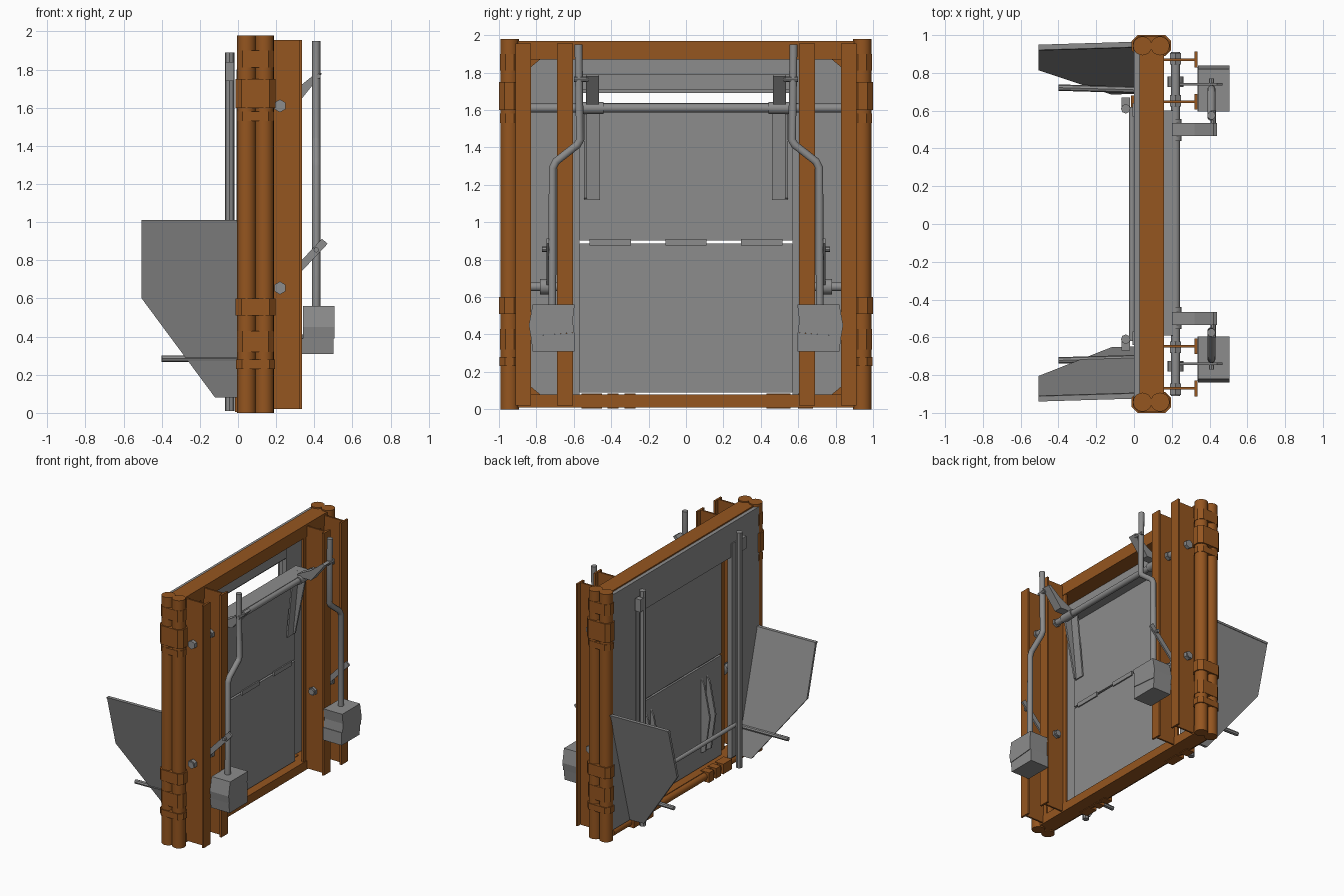
import bpy, bmesh, math
from mathutils import Vector

cube = bpy.data.objects.get("Cube")
if cube:
    bpy.data.objects.remove(cube)


def material(name, rgb):
    m = bpy.data.materials.new(name)
    m.use_nodes = True
    m.diffuse_color = (*rgb, 1)
    m.node_tree.nodes["Principled BSDF"].inputs["Base Color"].default_value = (*rgb, 1)
    return m


RUST = material("rust_orange", (0.3, 0.092, 0.014))
STEEL = material("steel_grey", (0.265, 0.265, 0.265))


def finish(name, bm, mat, smooth=False):
    bmesh.ops.recalc_face_normals(bm, faces=bm.faces)
    me = bpy.data.meshes.new(name)
    bm.to_mesh(me)
    bm.free()
    me.materials.append(mat)
    ob = bpy.data.objects.new(name, me)
    bpy.context.collection.objects.link(ob)
    if smooth:
        bpy.ops.object.select_all(action='DESELECT')
        ob.select_set(True)
        bpy.context.view_layer.objects.active = ob
        bpy.ops.object.shade_smooth_by_angle(angle=math.radians(40))
    return ob


def prism(name, pts, axis, a, b, mat):
    """Extrude a flat outline along an axis, from a to b."""
    place = {'x': lambda p, t: (t, *p),
             'y': lambda p, t: (p[0], t, p[1]),
             'z': lambda p, t: (*p, t)}[axis]
    bm = bmesh.new()
    face = bm.faces.new([bm.verts.new(place(p, a)) for p in pts])
    new = bmesh.ops.extrude_face_region(bm, geom=[face])["geom"]
    move = Vector(place((0, 0), b - a))
    bmesh.ops.translate(bm, vec=move, verts=[v for v in new if isinstance(v, bmesh.types.BMVert)])
    return finish(name, bm, mat)


def box(name, x, y, z, mat):
    return prism(name, [(x[0], y[0]), (x[1], y[0]), (x[1], y[1]), (x[0], y[1])], 'z', *z, mat)


def rod(name, p, q, r, mat, sides=16):
    p, q = Vector(p), Vector(q)
    bm = bmesh.new()
    bmesh.ops.create_cone(bm, cap_ends=True, segments=sides, radius1=r, radius2=r, depth=(q - p).length)
    turn = (q - p).to_track_quat('Z', 'Y').to_matrix().to_4x4()
    bmesh.ops.transform(bm, matrix=turn, verts=bm.verts)
    bmesh.ops.translate(bm, vec=(p + q) / 2, verts=bm.verts)
    return finish(name, bm, mat, sides > 8)


def bar(name, p, q, width, y0, y1, mat):
    """Flat bar between two (x, z) points, spanning y0 to y1."""
    p, q = Vector(p), Vector(q)
    n = (q - p).normalized().orthogonal() * width / 2
    return prism(name, [p + n, q + n, q - n, p - n], 'y', y0, y1, mat)


def pipe(name, path, r, mat):
    cu = bpy.data.curves.new(name, 'CURVE')
    cu.dimensions = '3D'
    cu.bevel_depth, cu.bevel_resolution, cu.use_fill_caps = r, 3, True
    sp = cu.splines.new('POLY')
    sp.points.add(len(path) - 1)
    for pt, co in zip(sp.points, path):
        pt.co = (*co, 1)
    cu.materials.append(mat)
    ob = bpy.data.objects.new(name, cu)
    bpy.context.collection.objects.link(ob)


# Outer frame rails
box("top_rail", (0.03, 0.16), (-0.94, 0.94), (1.87, 1.97), RUST)
box("bottom_rail", (0.03, 0.16), (-0.94, 0.94), (0.01, 0.08), RUST)
rod("bottom_tube", (0.03, -0.9, 0.045), (0.03, 0.9, 0.045), 0.03, RUST)
for y0, y1 in ((-0.56, -0.45), (-0.42, -0.36), (-0.33, -0.27), (0.43, 0.56), (0.6, 0.68)):
    box("bottom_band", (-0.015, 0.06), (y0, y1), (0.005, 0.085), RUST)

# Recessed door, header and hinges
box("lower_door", (0.085, 0.105), (-0.57, 0.57), (0.09, 0.887), STEEL)
box("upper_door", (0.085, 0.105), (-0.57, 0.57), (0.902, 1.63), STEEL)
box("header_panel", (0.0, 0.03), (-0.57, 0.57), (1.69, 1.96), STEEL)
box("header_strip", (0.03, 0.05), (-0.55, 0.55), (1.71, 1.79), STEEL)
for y in (-0.405, 0, 0.405):
    box("hinge", (0.1, 0.115), (y - 0.11, y + 0.11), (0.875, 0.91), STEEL)
bar("door_shelf", (0.09, 1.63), (0.22, 1.63), 0.015, -0.59, 0.6, STEEL)
rod("upper_axle", (0.22, -0.9, 1.61), (0.22, 0.9, 1.61), 0.024, STEEL)
rod("door_latch_rod", (-0.01, -0.62, 0.34), (-0.01, 0.62, 0.34), 0.016, STEEL)
for y in (-0.39, -0.32, 0.32, 0.39):
    prism("door_rib", [(0.09, 0.2), (0.09, 0.8), (0.06, 0.75), (0.01, 0.5), (0.05, 0.22)],
          'y', y - 0.008, y + 0.008, STEEL)

# Everything that repeats on both ends
for s, side in ((1, "back"), (-1, "front")):
    def span(a, b):
        return tuple(sorted((s * a, s * b)))

    # Twin posts and their straps
    for x in (0.045, 0.138):
        rod(side + "_post", (x, s * 0.943, 0), (x, s * 0.943, 1.98), 0.05, RUST, 20)
    for z0, z1, grow in ((0.51, 0.6, 0.006), (0.32, 0.43, 0), (0.23, 0.28, 0.004),
                         (1.81, 1.9, 0), (1.6, 1.75, 0.006), (1.53, 1.58, 0)):
        x0, x1, c = -0.006 - grow, 0.19 + grow, 0.03
        y0, y1 = 0.889, 0.994 + grow
        outline = [(x0 + c, y0), (x1 - c, y0), (x1, y0 + c), (x1, y1 - c),
                   (x1 - c, y1), (x0 + c, y1), (x0, y1 - c), (x0, y0 + c)]
        prism(side + "_strap", [(x, s * y) for x, y in outline], 'z', z0, z1, RUST)

    # Guide beams with web and flanges
    for y in (0.87, 0.647):
        prism(side + "_guide_beam",
              [(px, s * (y + py)) for px, py in (
                  (0.14, -0.042), (0.155, -0.042), (0.155, -0.007), (0.32, -0.007),
                  (0.32, -0.042), (0.335, -0.042), (0.335, 0.042), (0.32, 0.042),
                  (0.32, 0.007), (0.155, 0.007), (0.155, 0.042), (0.14, 0.042))],
              'z', 0.02, 1.955, RUST)
        for z in (0.655, 1.61):
            rod(side + "_bolt", (0.22, s * (y - 0.025), z), (0.22, s * (y + 0.035), z), 0.034, STEEL, 6)

    # Side panel and corner gussets
    box(side + "_side_panel", (0.0, 0.03), span(0.57, 0.92), (0.08, 1.96), STEEL)
    for z, d in ((0.08, 1), (1.87, -1)):
        prism(side + "_gusset", [(s * 0.84, z), (s * 0.78, z), (s * 0.84, z + d * 0.05)],
              'x', 0.03, 0.05, RUST)

    # Tall pipe, strip and clip on the outer face
    rod(side + "_tall_pipe", (-0.044, s * 0.61, 0.01), (-0.044, s * 0.61, 1.89), 0.025, STEEL, 8)
    box(side + "_pipe_strip", (-0.008, 0.0), span(0.57, 0.64), (0.09, 1.8), STEEL)
    box(side + "_pipe_clip", (-0.065, -0.02), span(0.6, 0.67), (1.74, 1.84), STEEL)

    # Leaning wing plate with a thin rim, and its strut
    wing = prism(side + "_wing", [(0.01, 1.0), (-0.505, 1.0), (-0.505, 0.6), (-0.12, 0.08), (0.01, 0.08)],
                 'y', -0.01, 0.01, STEEL)
    rim = bar(side + "_wing_rim", (-0.505, 1.005), (0.01, 1.005), 0.015, -0.014, 0.014, STEEL)
    for ob in (wing, rim):
        for v in ob.data.vertices:
            v.co.y += s * (0.93 - 0.27 * (1.01 - v.co.z)) + 0.02 + 0.03 * v.co.x
    rod(side + "_strut", (-0.4, s * 0.722, 0.285), (0.02, s * 0.71, 0.285), 0.017, STEEL, 8)

    # Lower axle and crank
    rod(side + "_lower_axle", (0.22, s * 0.61, 0.655), (0.22, s * 0.91, 0.655), 0.024, STEEL)
    rod(side + "_crank_hub", (0.22, s * 0.725, 0.655), (0.22, s * 0.78, 0.655), 0.042, STEEL)
    bar(side + "_lower_crank", (0.2, 0.63), (0.455, 0.9), 0.04, *span(0.733, 0.747), STEEL)
    rod(side + "_crank_pin", (0.41, s * 0.7, 0.855), (0.41, s * 0.77, 0.855), 0.014, STEEL, 8)

    # Upper crank, with a finned blade resting against the door
    rod(side + "_upper_hub", (0.22, s * 0.44, 1.61), (0.22, s * 0.555, 1.61), 0.032, STEEL)
    prism(side + "_upper_crank", [(0.2, 1.63), (0.32, 1.63), (0.44, 1.78), (0.42, 1.79), (0.32, 1.71), (0.2, 1.65)],
          'y', s * 0.465, s * 0.535, STEEL)
    prism(side + "_door_blade", [(0.15, 1.64), (0.23, 1.62), (0.13, 1.13), (0.1, 1.12)],
          'y', s * 0.53, s * 0.545, STEEL)
    bar(side + "_blade_web", (0.16, 1.63), (0.11, 1.12), 0.012, *span(0.46, 0.545), STEEL)
    rod(side + "_upper_pin", (0.42, s * 0.52, 1.765), (0.42, s * 0.6, 1.765), 0.014, STEEL, 8)

    # Cranked hanger rod and counterweight
    pipe(side + "_hanger_rod",
         [(0.41, s * y, z) for y, z in ((0.575, 1.95), (0.567, 1.44), (0.58, 1.415),
                                        (0.695, 1.325), (0.713, 1.29), (0.715, 0.52))], 0.022, STEEL)
    prism(side + "_weight_upper",
          [(s * y, z) for y, z in ((0.595, 0.56), (0.82, 0.56), (0.84, 0.45), (0.83, 0.39), (0.6, 0.41), (0.605, 0.48))],
          'x', 0.34, 0.505, STEEL)
    prism(side + "_weight_lower",
          [(s * y, z) for y, z in ((0.595, 0.41), (0.83, 0.39), (0.82, 0.31), (0.595, 0.31))],
          'x', 0.335, 0.5, STEEL)
